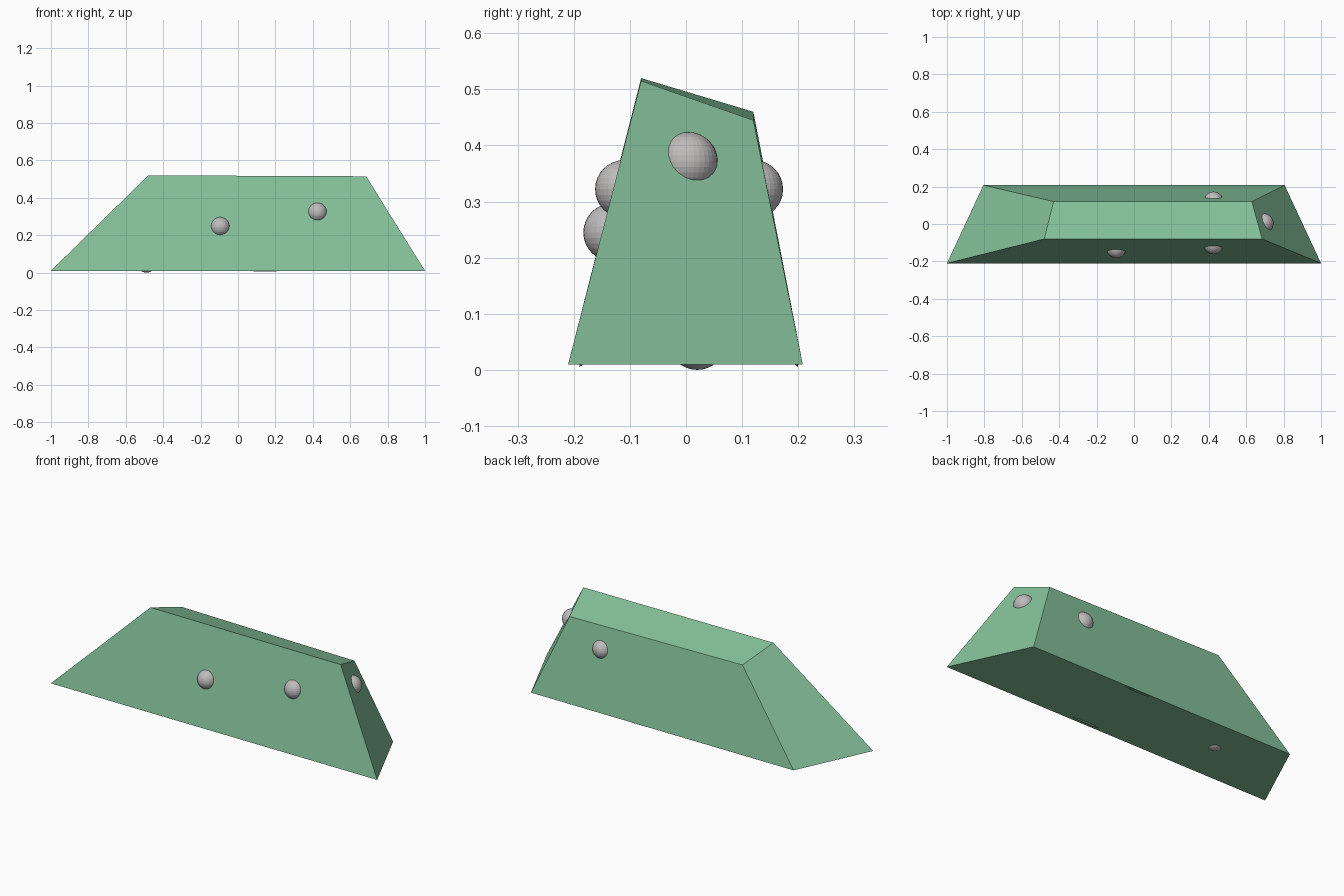
import bpy, bmesh
from mathutils import Vector

if "Cube" in bpy.data.objects:
    bpy.data.objects.remove(bpy.data.objects["Cube"])


def material(name, rgb):
    m = bpy.data.materials.new(name)
    m.diffuse_color = (*rgb, 1)
    m.use_nodes = True
    m.node_tree.nodes["Principled BSDF"].inputs["Base Color"].default_value = m.diffuse_color
    return m


green = material("soft green", (0.23, 0.53, 0.32))
grey = material("light grey", (0.52, 0.50, 0.50))


def add_object(name, bm, mat):
    bmesh.ops.recalc_face_normals(bm, faces=bm.faces)
    me = bpy.data.meshes.new(name)
    bm.to_mesh(me)
    bm.free()
    me.materials.append(mat)
    ob = bpy.data.objects.new(name, me)
    bpy.context.collection.objects.link(ob)
    return ob


# Tapered body: bottom and top corner loops, front left going round to back left
bottom = [(-1, -0.21, 0.01), (1, -0.21, 0.01), (0.805, 0.208, 0.01), (-0.805, 0.208, 0.01)]
top = [(-0.48, -0.08, 0.52), (0.685, -0.08, 0.515), (0.63, 0.12, 0.445), (-0.43, 0.12, 0.46)]
bm = bmesh.new()
b = [bm.verts.new(p) for p in bottom]
t = [bm.verts.new(p) for p in top]
bm.faces.new(b[::-1])
bm.faces.new(t)
for i in range(4):
    j = (i + 1) % 4
    bm.faces.new((b[i], b[j], t[j], t[i]))
add_object("tapered_body", bm, green)

# Round studs half sunk into the sides
R = 0.052
studs = {
    "front_stud_left": (-0.095, -0.131, 0.245),
    "front_stud_right": (0.425, -0.110, 0.322),
    "back_stud": (0.425, 0.121, 0.322),
    "bottom_stud": (-0.49, 0.02, R),
}


def side_point(i, y, z, depth):
    """Point below the sloped side that starts at bottom corner i."""
    j = (i + 1) % 4
    p = Vector(bottom[i])
    n = (Vector(bottom[j]) - p).cross(Vector(top[i]) - p).normalized()
    x = p.x - (n.y * (y - p.y) + n.z * (z - p.z)) / n.x
    return Vector((x, y, z)) - n * depth


studs["right_stud"] = side_point(1, 0.012, 0.38, 0.02)
studs["left_stud"] = side_point(3, 0.03, 0.174, R - 0.0005)

for name, centre in studs.items():
    bm = bmesh.new()
    bmesh.ops.create_uvsphere(bm, u_segments=32, v_segments=16, radius=R)
    bmesh.ops.translate(bm, verts=bm.verts, vec=centre)
    add_object(name, bm, grey)

# Thin ridges just showing below the front and back edges
profile = [(0.05, 0.012), (0.10, 0.005), (0.19, 0.005), (0.24, 0.012)]
for name, outer, inner in (("front_ridge", -0.19, -0.18), ("back_ridge", 0.20, 0.19)):
    bm = bmesh.new()
    o = [bm.verts.new((x, outer, z)) for x, z in profile]
    k = [bm.verts.new((x, inner, 0.012)) for x, z in profile[1:3]]
    bm.faces.new(o)
    bm.faces.new((o[1], o[2], k[1], k[0]))
    bm.faces.new((o[0], o[1], k[0]))
    bm.faces.new((o[2], o[3], k[1]))
    bm.faces.new((o[0], k[0], k[1], o[3]))
    add_object(name, bm, green)
